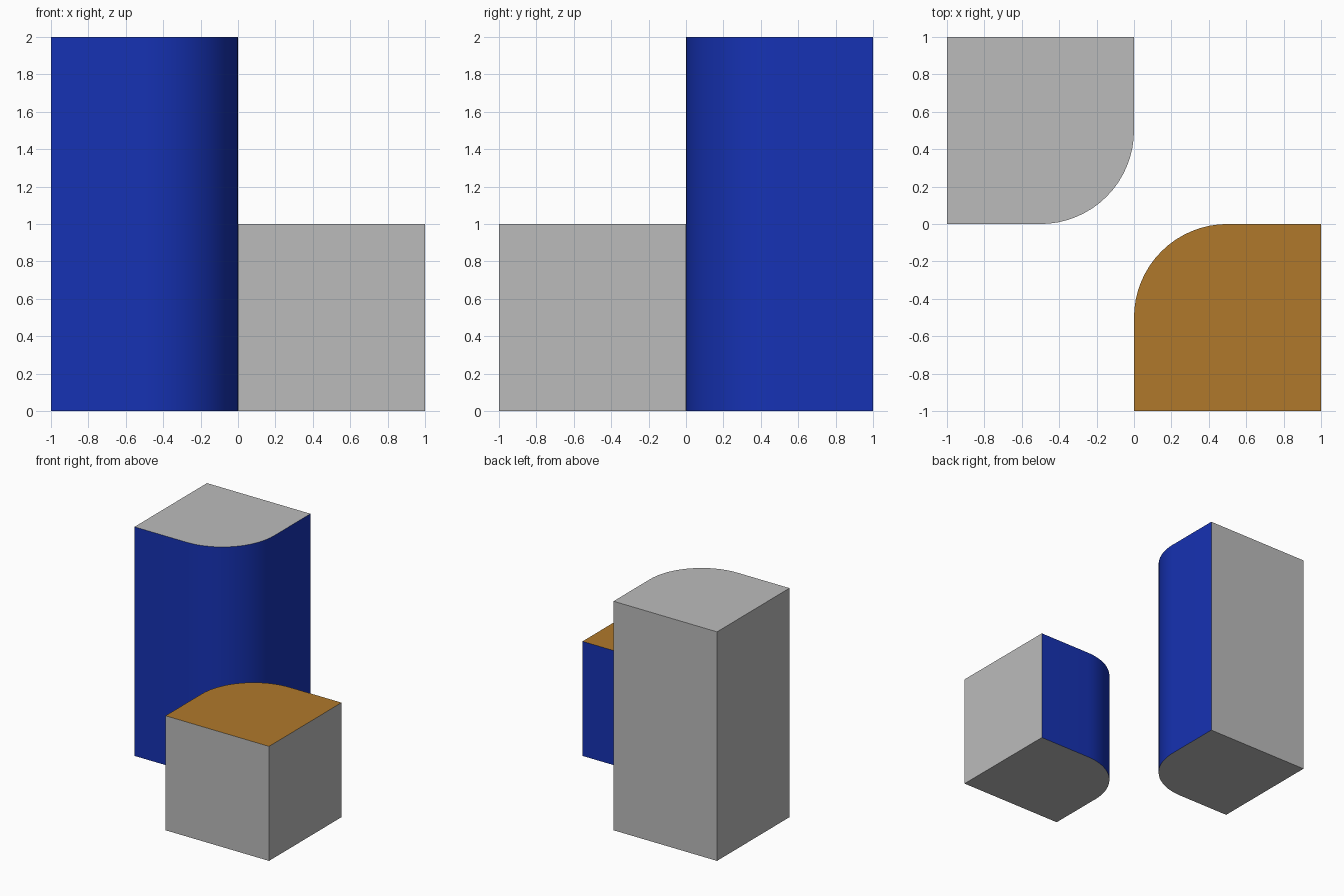
import bpy, bmesh, math

if "Cube" in bpy.data.objects:
    bpy.data.objects.remove(bpy.data.objects["Cube"])

RADIUS = 0.5
STEPS = 16


def material(name, rgb):
    mat = bpy.data.materials.new(name)
    mat.diffuse_color = (*rgb, 1)
    mat.use_nodes = True
    mat.node_tree.nodes["Principled BSDF"].inputs["Base Color"].default_value = mat.diffuse_color
    return mat


grey = material("plain_grey", (0.5, 0.5, 0.5))
blue = material("blue_wall", (0.008, 0.032, 0.456))
brown = material("brown_top", (0.434, 0.191, 0.024))


def rounded_block(name, sx, sy, height, top_mat):
    """Unit-square block whose corner at the origin is rounded."""
    pts = [(1, 0), (1, 1), (0, 1)]
    for i in range(STEPS + 1):
        a = math.pi + math.pi / 2 * i / STEPS
        pts.append((RADIUS + RADIUS * math.cos(a), RADIUS + RADIUS * math.sin(a)))

    bm = bmesh.new()
    base = bm.faces.new([bm.verts.new((x * sx, y * sy, 0)) for x, y in pts])
    new = bmesh.ops.extrude_face_region(bm, geom=[base], use_keep_orig=True)["geom"]
    bmesh.ops.translate(bm, vec=(0, 0, height),
                        verts=[v for v in new if isinstance(v, bmesh.types.BMVert)])
    bmesh.ops.recalc_face_normals(bm, faces=bm.faces)

    # Blue inner walls, coloured cap, grey elsewhere
    for f in bm.faces:
        c = f.calc_center_median()
        if f.normal.z > 0.5:
            f.material_index = 2
        elif abs(f.normal.z) < 0.5 and abs(c.x) < 0.99 and abs(c.y) < 0.99:
            f.material_index = 1

    mesh = bpy.data.meshes.new(name)
    bm.to_mesh(mesh)
    bm.free()
    for m in (grey, blue, top_mat):
        mesh.materials.append(m)
    obj = bpy.data.objects.new(name, mesh)
    bpy.context.collection.objects.link(obj)
    bpy.ops.object.select_all(action='DESELECT')
    obj.select_set(True)
    bpy.context.view_layer.objects.active = obj
    bpy.ops.object.shade_smooth_by_angle(angle=math.radians(30))
    return obj


# Tall block at back left, short block at front right
rounded_block("tall_block", -1, 1, 2, grey)
rounded_block("short_block", 1, -1, 1, brown)
